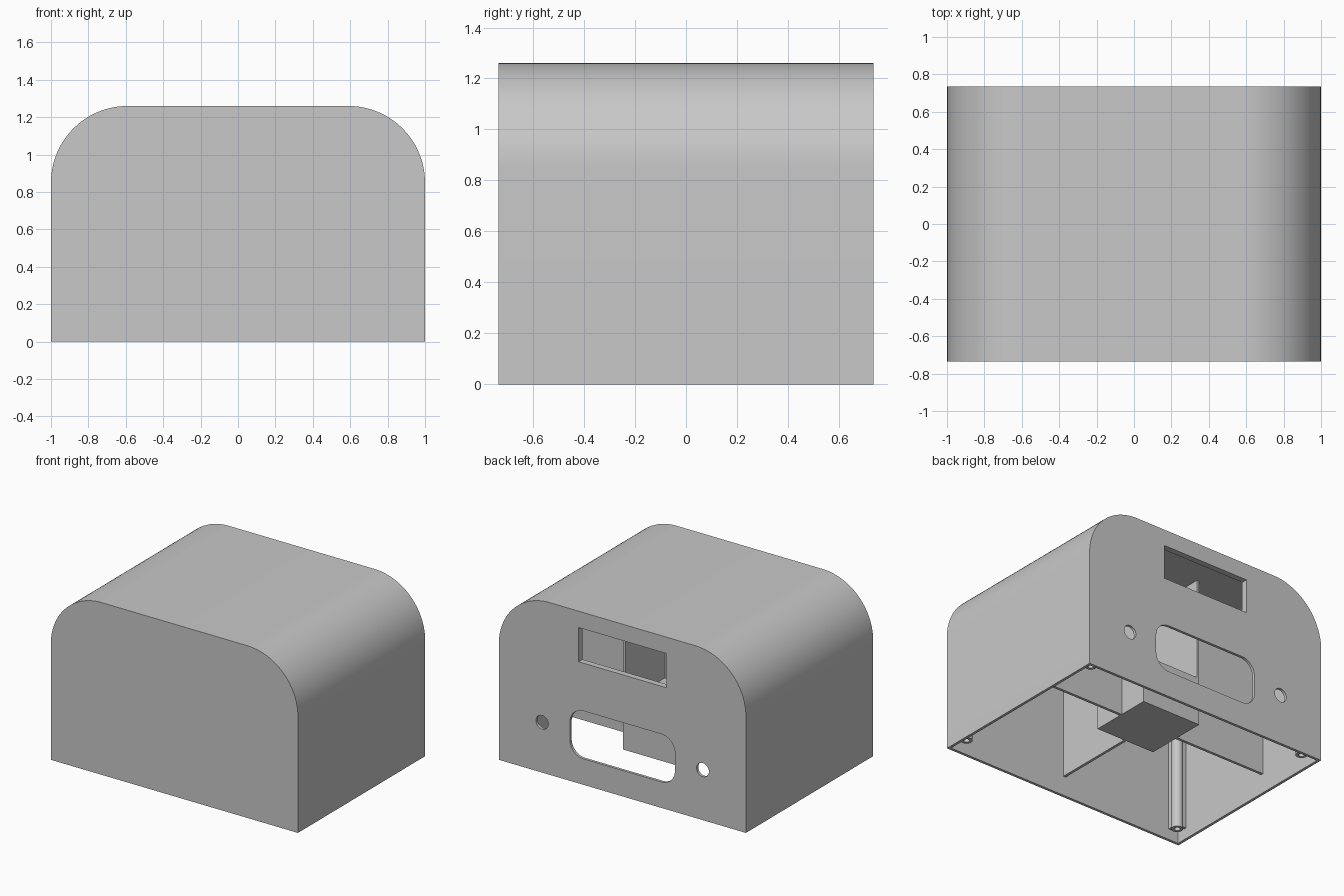
import bpy, bmesh
from math import sin, cos, pi, radians
from mathutils import Vector

cube = bpy.data.objects.get("Cube")
if cube:
    bpy.data.objects.remove(cube, do_unlink=True)

# Overall sizes
HALF_W, HALF_D, HEIGHT, RADIUS, WALL = 1.0, 0.735, 1.26, 0.41, 0.02
PLATE_Z = 0.145
OVERLAP = WALL / 2

grey = bpy.data.materials.new("plain grey")
grey.use_nodes = True
colour = (0.58, 0.58, 0.58, 1)
grey.diffuse_color = colour
grey.node_tree.nodes["Principled BSDF"].inputs["Base Color"].default_value = colour


def prism(name, points, start, end, axis="y"):
    """Extrude a closed 2D outline along y (points are x, z) or z (points are x, y)."""
    bm = bmesh.new()
    if axis == "y":
        verts = [bm.verts.new((a, start, b)) for a, b in points]
        push = Vector((0, end - start, 0))
    else:
        verts = [bm.verts.new((a, b, start)) for a, b in points]
        push = Vector((0, 0, end - start))
    face = bm.faces.new(verts)
    made = bmesh.ops.extrude_face_region(bm, geom=[face])["geom"]
    bmesh.ops.translate(bm, vec=push, verts=[g for g in made if isinstance(g, bmesh.types.BMVert)])
    bmesh.ops.recalc_face_normals(bm, faces=bm.faces)
    mesh = bpy.data.meshes.new(name)
    bm.to_mesh(mesh)
    bm.free()
    mesh.materials.append(grey)
    obj = bpy.data.objects.new(name, mesh)
    bpy.context.collection.objects.link(obj)
    return obj


def box(name, x, y, z):
    return prism(name, [(x[0], y[0]), (x[1], y[0]), (x[1], y[1]), (x[0], y[1])], *z, axis="z")


def arc(cx, cy, r, first, last, steps):
    angles = [radians(first + (last - first) * i / steps) for i in range(steps + 1)]
    return [(cx + r * cos(a), cy + r * sin(a)) for a in angles]


def half_outline(inset, bottom, inner_x):
    """Right half of the rounded housing section, from the floor up to inner_x at the top."""
    r = RADIUS - inset
    shoulder = arc(HALF_W - RADIUS, HEIGHT - RADIUS, r, 0, 90, 24)
    return [(HALF_W - inset, bottom)] + shoulder + [(inner_x, HEIGHT - inset)]


def full_outline(inset, bottom):
    right = half_outline(inset, bottom, 0)[:-1]
    return right + [(-x, z) for x, z in reversed(right)]


def rounded(cx, cz, hw, hh, r, steps=10):
    points = []
    for sx, sz, first in ((1, 1, 0), (-1, 1, 90), (-1, -1, 180), (1, -1, 270)):
        points += arc(cx + sx * (hw - r), cz + sz * (hh - r), r, first, first + 90, steps)
    return points


def circle(cx, cy, r, count=32):
    return arc(cx, cy, r, 0, 360, count)[:-1]


def rect(cx, cz, hw, hh):
    return [(cx + sx * hw, cz + sz * hh) for sx, sz in ((1, 1), (-1, 1), (-1, -1), (1, -1))]


def cut(obj, cutter):
    mod = obj.modifiers.new("cut", "BOOLEAN")
    mod.operation, mod.solver, mod.object = "DIFFERENCE", "EXACT", cutter
    bpy.context.view_layer.update()
    result = bpy.data.meshes.new_from_object(obj.evaluated_get(bpy.context.evaluated_depsgraph_get()))
    obj.modifiers.clear()
    obj.data = result
    bpy.data.objects.remove(cutter, do_unlink=True)


def smooth(obj):
    bpy.ops.object.select_all(action="DESELECT")
    obj.select_set(True)
    bpy.context.view_layer.objects.active = obj
    bpy.ops.object.shade_smooth_by_angle(angle=radians(30))


# Housing: thin shell with an open underside
housing = prism("housing", full_outline(0, 0), -HALF_D, HALF_D)
cut(housing, prism("cavity", full_outline(WALL, -0.1), WALL - HALF_D, HALF_D - WALL))

# Openings in the back wall
window = rect(0, 1.015, 0.355, 0.125)
openings = [window, rounded(0, 0.365, 0.425, 0.175, 0.11)]
openings += [circle(side * 0.65, 0.368, 0.05) for side in (-1, 1)]
for points in openings:
    cut(housing, prism("opening", points, 0.65, 0.8))
smooth(housing)

# Lip lining the upper window on the inside
lip = prism("window_lip", rect(0, 1.015, 0.37, 0.14), 0.69, HALF_D - OVERLAP)
cut(lip, prism("opening", window, 0.6, 0.8))

# Central column: solid base with a chamber above that is open to the back
COL_X, COL_FRONT, COL_BACK, SHELF = 0.24, -0.09, 0.385, 0.5
CEILING = HEIGHT - OVERLAP
box("column_base", (-COL_X, COL_X), (COL_FRONT, COL_BACK), (PLATE_Z, SHELF))
box("column_front_wall", (-COL_X, COL_X), (COL_FRONT, COL_FRONT + WALL), (SHELF, CEILING))
for side, label in ((1, "left"), (-1, "right")):
    xs = sorted((side * COL_X, side * (COL_X - WALL)))
    box("column_wall_" + label, xs, (COL_FRONT + WALL, COL_BACK), (SHELF, CEILING))
    # Cross partition from the column to the side of the housing
    inner = COL_X - OVERLAP
    half = [(inner, PLATE_Z)] + half_outline(OVERLAP, PLATE_Z, inner)
    prism("partition_" + label, [(side * x, z) for x, z in half], 0.14, 0.16)

# Partition from the column to the front wall
box("front_partition", (-OVERLAP, OVERLAP), (OVERLAP - HALF_D, COL_FRONT + OVERLAP), (PLATE_Z, CEILING))

# Screw posts in the four corners, each braced to both walls
POST_X, POST_Y, POST_Z = 0.91, 0.64, 0.05
for sx, left_right in ((1, "left"), (-1, "right")):
    for sy, front_back in ((-1, "front"), (1, "back")):
        label = front_back + "_" + left_right
        x, y = sx * POST_X, sy * POST_Y
        post = prism("post_" + label, circle(x, y, 0.04, 24), POST_Z, 1.03, axis="z")
        cut(post, prism("screw_hole", circle(x, y, 0.02, 24), -0.1, 0.4, axis="z"))
        smooth(post)
        side_x = sorted((x + sx * 0.03, sx * (HALF_W - OVERLAP)))
        box("side_brace_" + label, side_x, (y - 0.01, y + 0.01), (POST_Z + 0.03, 0.94))
        end_y = sorted((y + sy * 0.03, sy * (HALF_D - OVERLAP)))
        box("end_brace_" + label, (x - 0.01, x + 0.01), end_y, (POST_Z + 0.03, 1.03))
